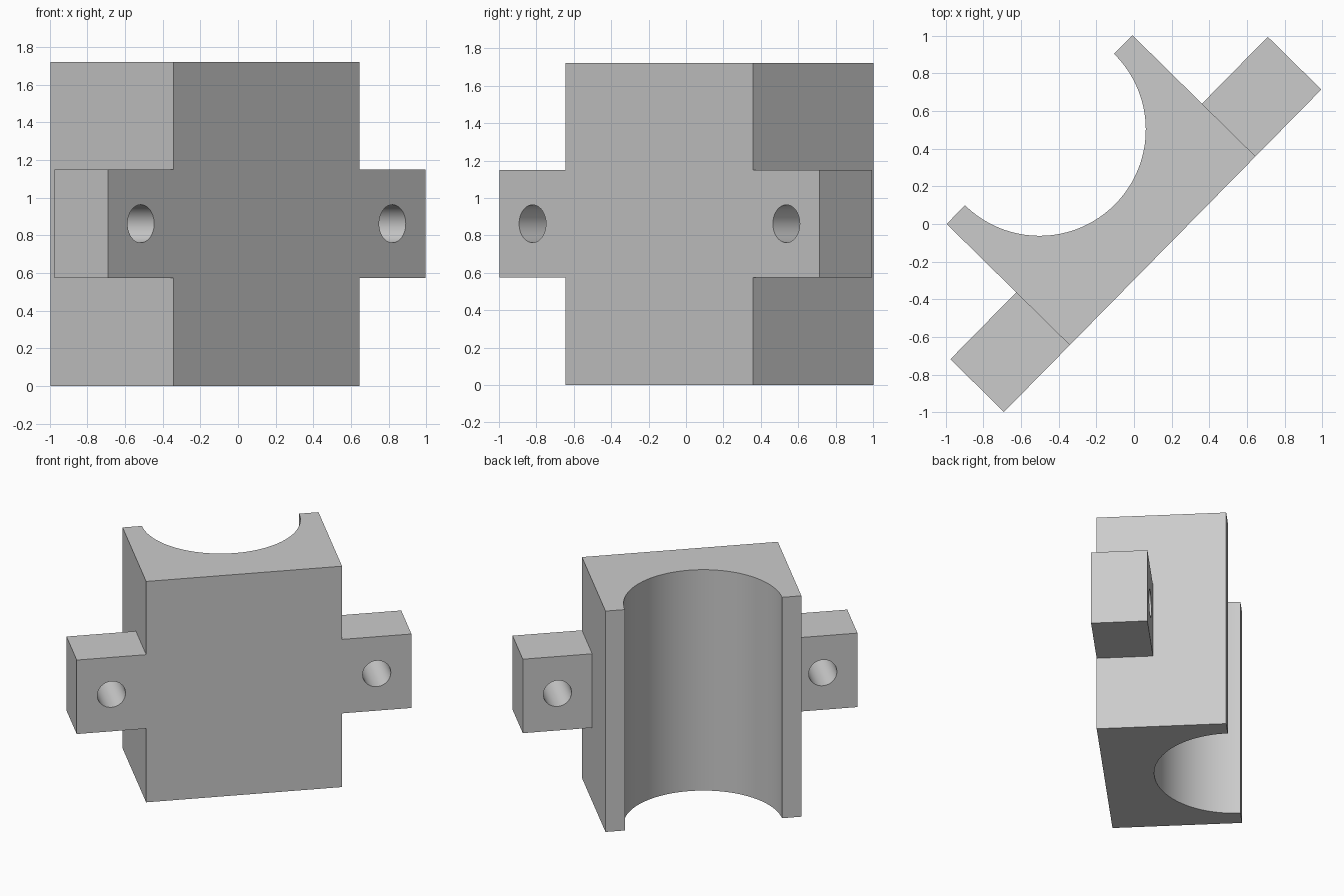
import bpy, bmesh, math
from mathutils import Matrix, Vector

if "Cube" in bpy.data.objects:
    bpy.data.objects.remove(bpy.data.objects["Cube"], do_unlink=True)

# Overall sizes
HEIGHT, WIDTH, DEPTH = 1.72, 1.406, 0.917
EAR_LENGTH, EAR_DEPTH, EAR_HEIGHT = 0.498, 0.399, 0.576
BORE_RADIUS, HOLE_RADIUS, HOLE_OFFSET = 0.564, 0.101, 0.952
MID = HEIGHT / 2 + 0.002
ARC_STEPS = 64

# Local frame: origin at the middle of the flat front face, y pointing to the back
FRAME = Matrix.Translation((0.152, -0.142, 0)) @ Matrix.Rotation(math.radians(45.45), 4, "Z")

grey = bpy.data.materials.new("grey")
grey.use_nodes = True
grey.diffuse_color = (0.6, 0.6, 0.6, 1)
grey.node_tree.nodes["Principled BSDF"].inputs["Base Color"].default_value = (0.6, 0.6, 0.6, 1)


def add_object(name, bm):
    bm.transform(FRAME)
    mesh = bpy.data.meshes.new(name)
    bm.to_mesh(mesh)
    bm.free()
    mesh.materials.append(grey)
    obj = bpy.data.objects.new(name, mesh)
    bpy.context.collection.objects.link(obj)
    return obj


def extrude(bm, face, offset, keep=False):
    new = bmesh.ops.extrude_face_region(bm, geom=[face], use_keep_orig=keep)["geom"]
    bmesh.ops.translate(bm, vec=offset, verts=[v for v in new if isinstance(v, bmesh.types.BMVert)])
    return next(f for f in new if isinstance(f, bmesh.types.BMFace))


# Saddle profile: flat front, half-round channel in the back
half = WIDTH / 2
left_side = [(-half, y) for y in (0, EAR_DEPTH, DEPTH)]
channel = [(BORE_RADIUS * math.cos(a), DEPTH + BORE_RADIUS * math.sin(a))
           for a in (math.pi * (1 + i / ARC_STEPS) for i in range(ARC_STEPS + 1))]
right_side = [(-x, y) for x, y in reversed(left_side)]

# Raise the profile in three layers, the middle one as tall as the ears
bm = bmesh.new()
bottom = bm.faces.new([bm.verts.new((x, y, 0)) for x, y in left_side + channel + right_side])
ear_bottom, ear_top = MID - EAR_HEIGHT / 2, MID + EAR_HEIGHT / 2
cap = extrude(bm, bottom, (0, 0, ear_bottom), keep=True)
cap = extrude(bm, cap, (0, 0, EAR_HEIGHT))
extrude(bm, cap, (0, 0, HEIGHT - ear_top))

# Pull a mounting ear out of each side
for side in (-1, 1):
    root = Vector((side * half, EAR_DEPTH / 2, MID))
    face = min(bm.faces, key=lambda f: (f.calc_center_median() - root).length)
    extrude(bm, face, (side * EAR_LENGTH, 0, 0))
bmesh.ops.recalc_face_normals(bm, faces=bm.faces)
bmesh.ops.dissolve_limit(bm, angle_limit=math.radians(0.5), verts=bm.verts, edges=bm.edges)
bracket = add_object("saddle_bracket", bm)
bpy.context.view_layer.objects.active = bracket

# Bolt hole through each ear
for side in (-1, 1):
    bm = bmesh.new()
    place = Matrix.Translation((side * HOLE_OFFSET, EAR_DEPTH / 2, MID)) @ Matrix.Rotation(math.pi / 2, 4, "X")
    bmesh.ops.create_cone(bm, cap_ends=True, segments=48, radius1=HOLE_RADIUS,
                          radius2=HOLE_RADIUS, depth=1, matrix=place)
    cutter = add_object("bolt_hole_cutter", bm)
    cutter.hide_render = True
    mod = bracket.modifiers.new("bolt_hole", "BOOLEAN")
    mod.operation, mod.object, mod.solver = "DIFFERENCE", cutter, "EXACT"
    bpy.ops.object.modifier_apply(modifier=mod.name)
    bpy.data.objects.remove(cutter, do_unlink=True)

# Smooth the round walls and keep the edges crisp
bpy.ops.object.select_all(action="DESELECT")
bracket.select_set(True)
bpy.ops.object.shade_smooth_by_angle(angle=math.radians(30))
